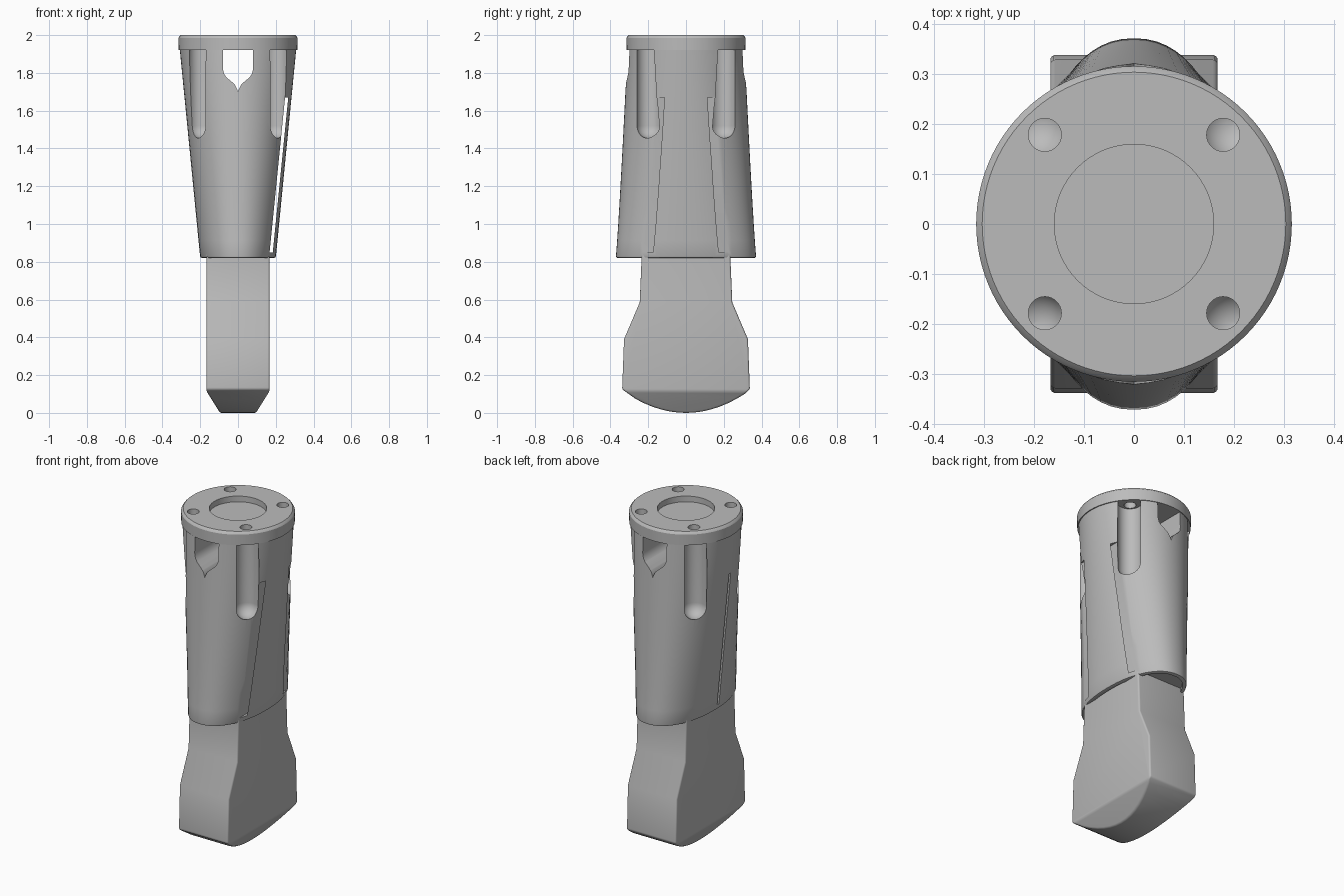
import bpy, bmesh, math
from mathutils import Vector, Matrix

if "Cube" in bpy.data.objects:
    bpy.data.objects.remove(bpy.data.objects["Cube"], do_unlink=True)

grey = bpy.data.materials.new("steel_grey")
grey.use_nodes = True
color = (0.5, 0.5, 0.5, 1)
grey.diffuse_color = color
grey.node_tree.nodes["Principled BSDF"].inputs["Base Color"].default_value = color


def finish(bm, name):
    bmesh.ops.recalc_face_normals(bm, faces=bm.faces)
    mesh = bpy.data.meshes.new(name)
    bm.to_mesh(mesh)
    bm.free()
    ob = bpy.data.objects.new(name, mesh)
    bpy.context.collection.objects.link(ob)
    mesh.materials.append(grey)
    return ob


def activate(ob):
    bpy.ops.object.select_all(action='DESELECT')
    ob.select_set(True)
    bpy.context.view_layer.objects.active = ob


def loft(rings, name):
    """Skin a list of equal-length point rings and cap both ends."""
    bm = bmesh.new()
    loops = [[bm.verts.new(p) for p in ring] for ring in rings]
    n = len(loops[0])
    for a, b in zip(loops, loops[1:]):
        for i in range(n):
            j = (i + 1) % n
            bm.faces.new((a[i], a[j], b[j], b[i]))
    bm.faces.new(loops[0])
    bm.faces.new(loops[-1])
    return finish(bm, name)


def oval(a, b, z, power=2.0, cx=0, cy=0, n=64):
    pts = []
    for i in range(n):
        t = math.tau * i / n
        c, s = math.cos(t), math.sin(t)
        pts.append((cx + a * math.copysign(abs(c) ** (2 / power), c),
                    cy + b * math.copysign(abs(s) ** (2 / power), s), z))
    return pts


def turned(profile, name, cx=0, cy=0, n=64):
    return loft([oval(r, r, z, 2, cx, cy, n) for r, z in profile], name)


def cut(ob, cutters):
    for c in cutters:
        c.hide_render = True
        activate(ob)
        mod = ob.modifiers.new("cut", 'BOOLEAN')
        mod.operation, mod.solver, mod.object = 'DIFFERENCE', 'EXACT', c
        bpy.ops.object.modifier_apply(modifier=mod.name)
        bpy.data.objects.remove(c, do_unlink=True)


def smooth(ob, angle=30):
    activate(ob)
    bpy.ops.object.shade_smooth_by_angle(angle=math.radians(angle))


def prism_y(points, depth, name):
    return loft([[(x, y, z) for x, z in points] for y in (-depth, depth)], name)


# Tapered sleeve, from a long oval at the bottom to a circle under the cap
LOW, HIGH = 0.82, 1.922


def section(z, inset=0.0):
    t = (z - LOW) / (HIGH - LOW)
    return oval(0.2 + 0.108 * t - inset,
                0.372 - 0.062 * t ** 0.85 - inset, z, 2.2 - 0.2 * t)


rings = [section(LOW, 0.01), section(LOW + 0.003, 0.003), section(LOW + 0.012)]
rings += [section(LOW + (HIGH - LOW) * i / 12) for i in range(1, 13)]
sleeve = loft(rings, "sleeve")

# Pointed window running front to back
half = [(0.08, 1.95), (0.08, 1.82), (0.074, 1.795), (0.06, 1.775),
        (0.035, 1.755), (0.015, 1.735), (0.005, 1.715)]
outline = half + [(0, 1.70)] + [(-x, z) for x, z in reversed(half)]
cutters = [prism_y(outline, 0.6, "window_cutter")]

# Round-ended screw channels
corners = [(sx, sy) for sx in (-1, 1) for sy in (-1, 1)]
R, END = 0.067, 1.52
for sx, sy in corners:
    prof = [(R * math.sin(a), END - R * math.cos(a))
            for a in (math.pi / 2 * (i + 0.15) / 8 for i in range(8))]
    cutters.append(turned(prof + [(R, END), (R, 1.95)], "channel_cutter",
                          sx * 0.197, sy * 0.197, 32))

# Slanted slot behind one side, and a narrow slit on the other
cutters.append(prism_y([(0.167, 0.85), (0.184, 0.85), (0.266, 1.67), (0.249, 1.67)],
                       0.6, "slot_cutter"))
cutters.append(prism_y([(-0.18, 0.85), (-0.23, 0.85), (-0.31, 1.67), (-0.26, 1.67)],
                       0.009, "slit_cutter"))
cutters[-1].data.transform(Matrix.Translation((0, -0.02, 0)))

# Shallow opening around the neck of the blade
cutters.append(loft([section(LOW + 0.0, 0.024), section(LOW + 0.025, 0.024)],
                    "opening_cutter"))
cutters[-1].data.transform(Matrix.Translation((0, 0, -0.002)))
cut(sleeve, cutters)
smooth(sleeve)

# Cap plate with a centre recess and four screw holes
cap = turned([(0.314, 1.92), (0.315, 1.985), (0.311, 1.992), (0.303, 2.0)], "cap", n=96)
cap_cutters = [turned([(0.159, 1.965), (0.159, 2.1)], "recess_cutter")]
cap_cutters += [turned([(0.033, 1.85), (0.033, 2.1)], "hole_cutter",
                       sx * 0.178, sy * 0.178, 32) for sx, sy in corners]
cut(cap, cap_cutters)
smooth(cap)

# Flared blade with a rounded, chamfered tip
W = 0.167
side = [(0.233, 1.0), (0.235, 0.82), (0.245, 0.585), (0.328, 0.39), (0.338, 0.125)]
tip = []
for i in range(1, 14):
    y = 0.31 * (1 - i / 7)
    tip.append((y, 0.1 * (y / 0.31) ** 2))
outline = side + [(0.31, 0.1)] + tip + [(-y, z) for y, z in reversed(side)]
outline = [p for i, p in enumerate(outline) if p not in outline[:i]]
blade = loft([[(x, y, z) for y, z in outline] for x in (-W, W)], "blade")
bm = bmesh.new()
bm.from_mesh(blade.data)
for s in (-1, 1):
    normal = Vector((s * 0.112, 0, -0.07)).normalized()
    res = bmesh.ops.bisect_plane(bm, geom=bm.verts[:] + bm.edges[:] + bm.faces[:],
                                 plane_co=(s * W, 0, 0.115), plane_no=normal,
                                 clear_outer=True)
    rim = [e for e in res["geom_cut"] if isinstance(e, bmesh.types.BMEdge)]
    bmesh.ops.holes_fill(bm, edges=rim, sides=0)
bmesh.ops.remove_doubles(bm, verts=bm.verts, dist=0.0005)
bmesh.ops.recalc_face_normals(bm, faces=bm.faces)
bm.to_mesh(blade.data)
bm.free()
activate(blade)
bevel = blade.modifiers.new("round", 'BEVEL')
bevel.width, bevel.segments = 0.022, 4
bevel.limit_method, bevel.angle_limit = 'ANGLE', math.radians(22)
bpy.ops.object.modifier_apply(modifier=bevel.name)
smooth(blade, 35)
